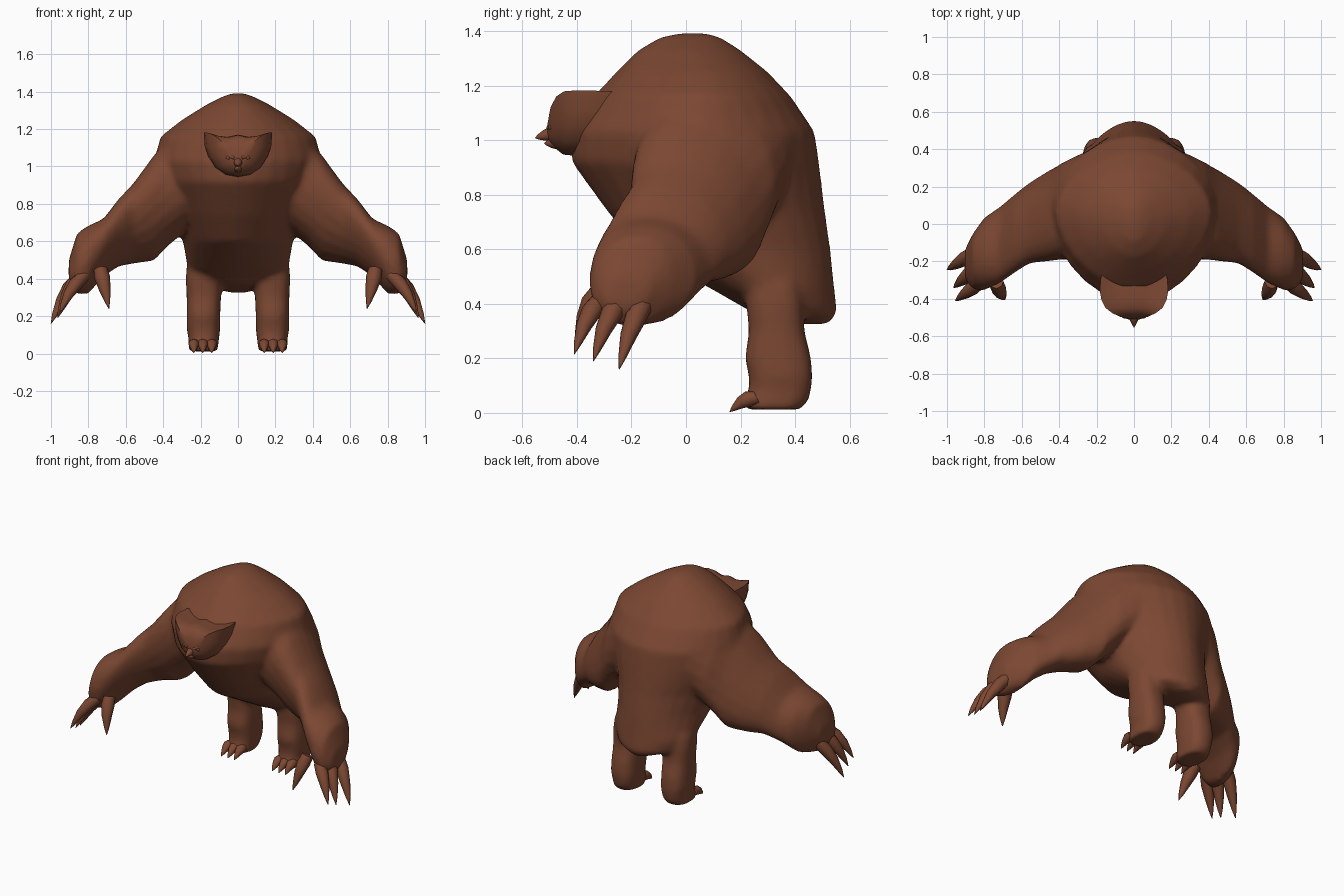
import bpy, bmesh, math
from mathutils import Vector

if "Cube" in bpy.data.objects:
    bpy.data.objects.remove(bpy.data.objects["Cube"])

fur = bpy.data.materials.new("brown_fur")
fur.diffuse_color = (0.2, 0.064, 0.032, 1)
fur.use_nodes = True
fur.node_tree.nodes["Principled BSDF"].inputs["Base Color"].default_value = fur.diffuse_color


def loft(bm, rings):
    """Skin a list of equal-length point rings and cap both ends."""
    vs = [[bm.verts.new(p) for p in r] for r in rings]
    n = len(vs[0])
    for a, b in zip(vs, vs[1:]):
        for i in range(n):
            bm.faces.new((a[i], a[(i + 1) % n], b[(i + 1) % n], b[i]))
    bm.faces.new(vs[0])
    bm.faces.new(vs[-1])


def oval(n=20, power=1.0):
    """Unit oval; power above 1 pulls it toward a diamond."""
    for i in range(n):
        t = math.tau * i / n
        c, s = math.cos(t), math.sin(t)
        yield math.copysign(abs(c) ** power, c), math.copysign(abs(s) ** power, s)


def finish(bm, name, angle=60):
    bmesh.ops.recalc_face_normals(bm, faces=bm.faces)
    me = bpy.data.meshes.new(name)
    bm.to_mesh(me)
    bm.free()
    me.materials.append(fur)
    ob = bpy.data.objects.new(name, me)
    bpy.context.collection.objects.link(ob)
    bpy.context.view_layer.objects.active = ob
    ob.select_set(True)
    bpy.ops.object.shade_smooth_by_angle(angle=math.radians(angle))
    ob.select_set(False)
    return ob


def claw(bm, base, tip, r, bow=(0, 0, 0)):
    """Tapered spike bowed along the given vector."""
    base, tip, bow = Vector(base), Vector(tip), Vector(bow)
    axis = (tip - base).normalized()
    u = axis.orthogonal().normalized()
    v = axis.cross(u)
    rings = []
    for t, k in ((0, .9), (.3, 1), (.6, .75), (.85, .38), (1, .04)):
        c = base.lerp(tip, t) + bow * math.sin(math.pi * t)
        rings.append([c + (u * a + v * b) * r * k for a, b in oval(8)])
    loft(bm, rings)


# Body, arms and legs blended into a single skin
bm = bmesh.new()
# torso levels: z, front y, widest y, back y, half width
torso = [(.325, .42, .47, .525, .04), (.37, .24, .38, .555, .21), (.45, .10, .31, .545, .27),
         (.60, -.17, .20, .53, .295), (.74, -.29, .12, .51, .34), (.92, -.42, .08, .488, .42),
         (1.03, -.42, .07, .472, .45), (1.16, -.34, .06, .385, .415), (1.25, -.255, .05, .30, .30),
         (1.33, -.175, .03, .20, .17), (1.375, -.10, .03, .13, .08), (1.392, -.03, .03, .08, .03)]
loft(bm, [[(w * a, m + b * ((yb - m) if b > 0 else (m - yf)), z)
           for a, b in oval(28, 1.1)] for z, yf, m, yb, w in torso])
# arm sections: x, front y, back y, low z, high z, lean of the top
arm = [(.18, -.18, .38, .72, 1.20, 0), (.28, -.19, .38, .655, 1.19, 0), (.38, -.19, .33, .57, 1.14, -.03),
       (.45, -.19, .28, .495, 1.06, -.06), (.56, -.20, .21, .48, .91, -.06),
       (.64, -.255, .15, .465, .825, -.05), (.72, -.315, .085, .41, .72, -.04),
       (.80, -.355, .035, .32, .685, .0), (.86, -.35, -.05, .315, .645, .02), (.905, -.29, -.14, .38, .50, .02)]
# leg levels: z, front y, back y, inner x, outer x
leg = [(.012, .22, .42, .11, .265), (.045, .21, .45, .105, .265), (.085, .23, .46, .10, .265),
       (.13, .23, .465, .095, .275), (.20, .215, .46, .095, .275), (.30, .23, .435, .09, .275),
       (.40, .22, .43, .09, .28), (.47, .22, .42, .09, .275), (.55, .22, .38, .09, .24)]
for s in (1, -1):
    loft(bm, [[(s * x, (f + k) / 2 + a * (k - f) / 2 + lean * b, (lo + hi) / 2 + b * (hi - lo) / 2)
               for a, b in oval(20, .92)] for x, f, k, lo, hi, lean in arm])
    loft(bm, [[(s * ((i + o) / 2 + a * (o - i) / 2), (f + k) / 2 + b * (k - f) / 2, z)
               for a, b in oval(20, .8)] for z, f, k, i, o in leg])
skin = finish(bm, "body_arms_legs", 180)
mod = skin.modifiers.new("blend", 'REMESH')
mod.mode, mod.voxel_size, mod.use_smooth_shade = 'VOXEL', .016, True
mod = skin.modifiers.new("soften", 'SMOOTH')
mod.factor, mod.iterations = .5, 9

# Head: flat-topped face outline with pointed upper corners, drawn in toward the nose
half = [(0, 1.17), (.06, 1.158), (.12, 1.165), (.183, 1.182), (.178, 1.11), (.158, 1.05),
        (.125, .995), (.07, .957)]
outline = half + [(0, .943)] + [(-x, z) for x, z in reversed(half[1:])]
bm = bmesh.new()
loft(bm, [[(x * k, y + .1 * x * x * k, zc + (z - zc) * kz) for x, z in outline]
          for y, k, kz, zc in ((-.20, .8, .9, 1.06), (-.29, .97, .98, 1.06), (-.36, 1, 1, 1.06),
                               (-.41, .95, 1, 1.06), (-.45, .84, .97, 1.08), (-.478, .64, .80, 1.07),
                               (-.498, .40, .55, 1.045), (-.508, .14, .2, 1.03))])
finish(bm, "head", 50)

# Muzzle with a small pointed nose and a lip below
bm = bmesh.new()
claw(bm, (0, -.47, 1.03), (0, -.553, 1.008), .026)
claw(bm, (0, -.46, .992), (0, -.520, .988), .024)
finish(bm, "muzzle")

for s, side in ((1, "left"), (-1, "right")):
    # Eye with a slanted brow above
    bm = bmesh.new()
    bmesh.ops.create_uvsphere(bm, u_segments=10, v_segments=6, radius=.013)
    bmesh.ops.translate(bm, verts=bm.verts, vec=(s * .052, -.492, 1.047))
    claw(bm, (s * .02, -.503, 1.045), (s * .1, -.472, 1.082), .011)
    finish(bm, side + "_eye")

    # Long hand claws and the inner thumb claw
    bm = bmesh.new()
    for base, tip, r in (((.85, -.15, .41), (1.0, -.245, .16), .040),
                         ((.84, -.235, .42), (.965, -.34, .19), .040),
                         ((.82, -.31, .42), (.955, -.41, .215), .038),
                         ((.735, -.31, .45), (.69, -.405, .24), .042)):
        claw(bm, (s * base[0], *base[1:]), (s * tip[0], *tip[1:]), r, (s * .005, -.005, .022))
    finish(bm, side + "_hand_claws")

    # Toes
    bm = bmesh.new()
    for x in (.14, .188, .236):
        claw(bm, (s * x, .26, .055), (s * x, .16, .004), .03, (0, 0, .014))
    finish(bm, side + "_toes")
